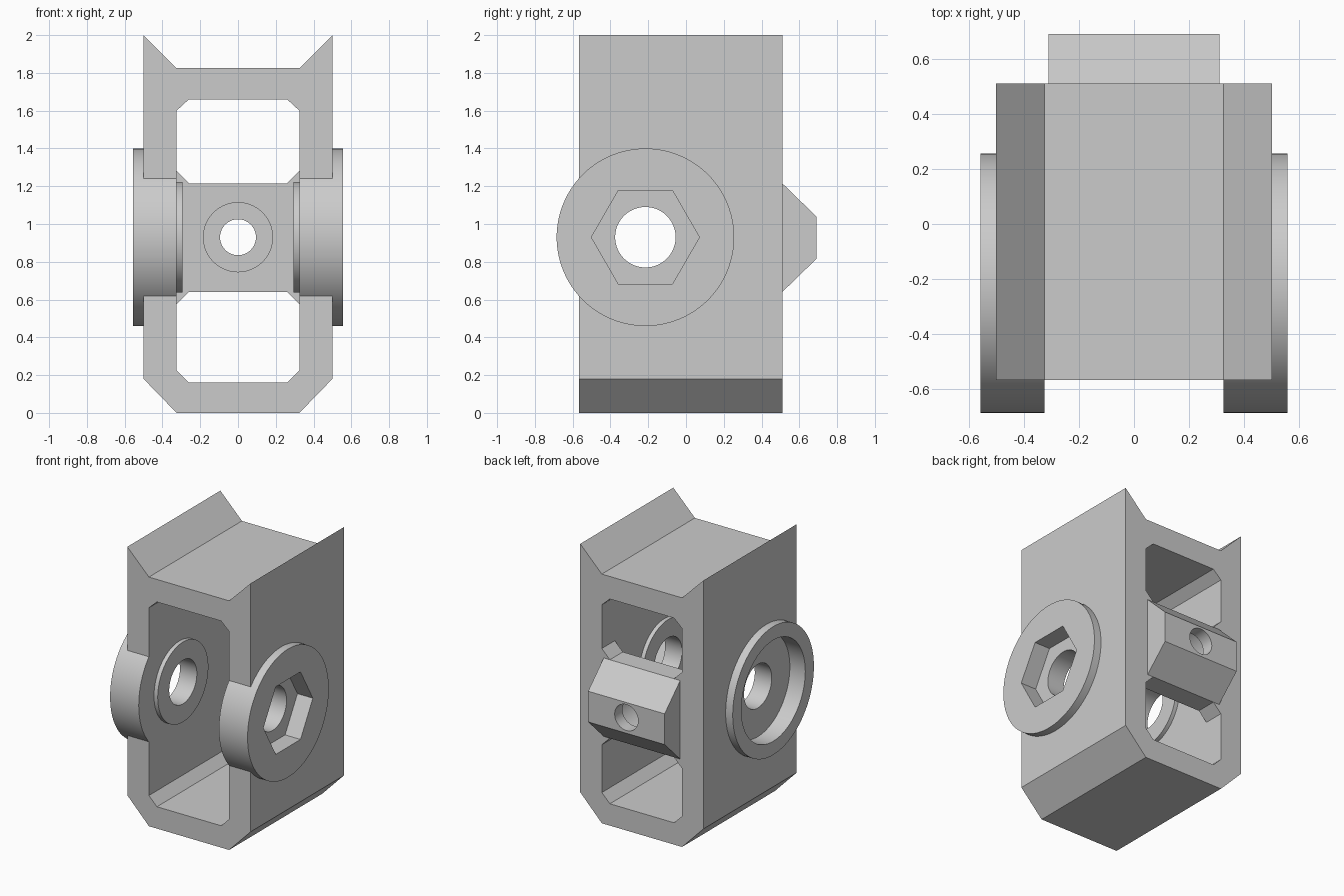
import bpy, bmesh, math
from mathutils import Vector

start = bpy.data.objects.get("Cube")
if start:
    bpy.data.objects.remove(start)

GREY = (0.6, 0.6, 0.6, 1)
metal = bpy.data.materials.new("plain grey")
metal.use_nodes = True
metal.diffuse_color = GREY
metal.node_tree.nodes["Principled BSDF"].inputs["Base Color"].default_value = GREY

HUB_Y, HUB_Z = -0.215, 0.93
FRONT, BACK = -0.567, 0.51


def prism(name, points, axis, lo, hi):
    """Extrude a 2D outline along x (points are y, z) or y (points are x, z)."""
    bm = bmesh.new()
    place = (lambda a, b: (lo, a, b)) if axis == "x" else (lambda a, b: (a, lo, b))
    face = bm.faces.new([bm.verts.new(place(a, b)) for a, b in points])
    new = bmesh.ops.extrude_face_region(bm, geom=[face])["geom"]
    shift = Vector((hi - lo, 0, 0)) if axis == "x" else Vector((0, hi - lo, 0))
    bmesh.ops.translate(bm, vec=shift, verts=[v for v in new if isinstance(v, bmesh.types.BMVert)])
    bmesh.ops.recalc_face_normals(bm, faces=bm.faces)
    mesh = bpy.data.meshes.new(name)
    bm.to_mesh(mesh)
    bm.free()
    mesh.materials.append(metal)
    obj = bpy.data.objects.new(name, mesh)
    bpy.context.collection.objects.link(obj)
    return obj


def circle(radius, a, b, sides=96):
    steps = [2 * math.pi * i / sides for i in range(sides)]
    return [(a + radius * math.cos(t), b + radius * math.sin(t)) for t in steps]


def combine(obj, tool, operation="DIFFERENCE"):
    """Apply a boolean and discard the tool."""
    mod = obj.modifiers.new("cut", "BOOLEAN")
    mod.operation, mod.solver, mod.object = operation, "EXACT", tool
    bpy.context.view_layer.objects.active = obj
    bpy.ops.object.modifier_apply(modifier=mod.name)
    bpy.data.objects.remove(tool)


def smooth(obj):
    bpy.ops.object.select_all(action="DESELECT")
    obj.select_set(True)
    bpy.context.view_layer.objects.active = obj
    bpy.ops.object.shade_smooth_by_angle(angle=math.radians(30))


def mirrored(half):
    """Complete a +x half outline with its -x reflection."""
    return half + [(-x, z) for x, z in reversed(half)]


# Frame: notched top, bevelled bottom, tunnel through and bore for the hubs
frame = prism("frame", mirrored([(0.325, 0), (0.5, 0.18), (0.5, 2), (0.325, 1.825)]),
              "y", FRONT, BACK)
tunnel = mirrored([(0.26, 0.16), (0.325, 0.225), (0.325, 1.6), (0.26, 1.66)])
combine(frame, prism("tunnel_cutter", tunnel, "y", -1, 1))
combine(frame, prism("bore_cutter", circle(0.47, HUB_Y, HUB_Z), "x", -1, 1))
smooth(frame)

# Hubs: stepped discs with a through hole and an outer pocket
pockets = {"left": (1, circle(0.286, HUB_Y, HUB_Z, 6)),
           "right": (-1, circle(0.37, HUB_Y, HUB_Z))}
for side, (s, pocket) in pockets.items():
    hub = prism(side + "_hub", circle(0.47, HUB_Y, HUB_Z), "x", s * 0.325, s * 0.557)
    collar = prism("collar", circle(0.293, HUB_Y, HUB_Z), "x", s * 0.295, s * 0.4)
    combine(hub, collar, "UNION")
    combine(hub, prism("pocket_cutter", pocket, "x", s * 0.432, s * 0.7))
    combine(hub, prism("hole_cutter", circle(0.16, HUB_Y, HUB_Z), "x", s * 0.2, s * 0.7))
    smooth(hub)

# Crossbar: flared block in the tunnel and a bevelled nose behind it
bar = prism("crossbar", mirrored([(0.26, 0.64), (0.325, 0.575), (0.325, 1.28), (0.26, 1.215)]),
            "y", 0.36, BACK)
nose = prism("crossbar_nose", [(BACK, 0.64), (0.69, 0.815), (0.69, 1.04), (BACK, 1.215)],
             "x", -0.31, 0.31)
combine(bar, nose, "UNION")
combine(bar, prism("counterbore_cutter", circle(0.183, 0, HUB_Z), "y", 0.2, 0.6))
combine(bar, prism("bolt_hole_cutter", circle(0.095, 0, HUB_Z), "y", 0.2, 0.8))
smooth(bar)
